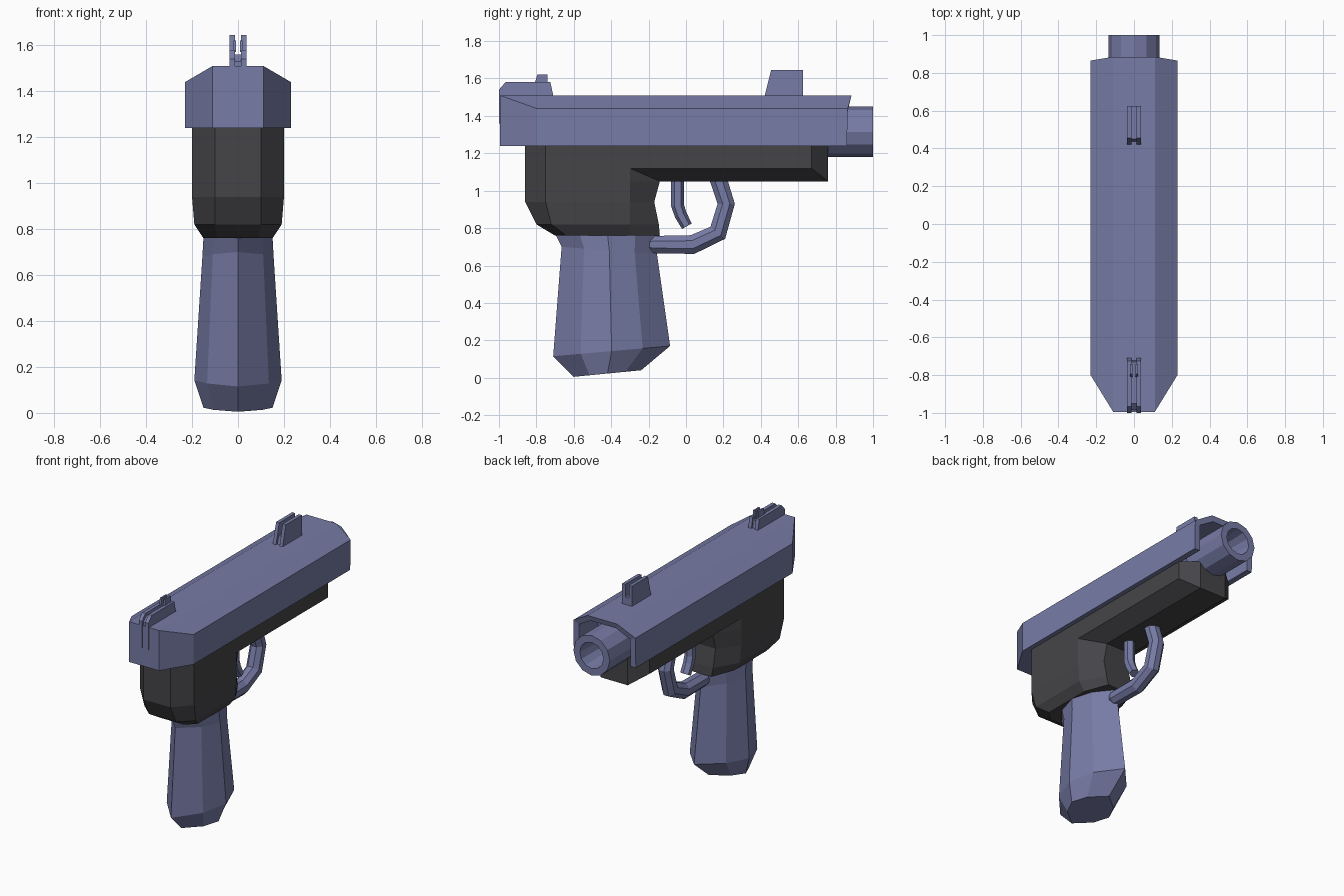
import bpy, bmesh, math
from mathutils import Vector

if "Cube" in bpy.data.objects:
    bpy.data.objects.remove(bpy.data.objects["Cube"])


def material(name, rgb):
    m = bpy.data.materials.new(name)
    m.diffuse_color = (*rgb, 1)
    m.use_nodes = True
    m.node_tree.nodes["Principled BSDF"].inputs["Base Color"].default_value = m.diffuse_color
    return m


BLUE = material("blue_grey", (0.185, 0.2, 0.38))
DARK = material("charcoal", (0.06, 0.058, 0.065))


def loft(name, rings, mat, closed_path=False, closed_ring=True):
    """Skin a list of equal-length point rings; open rings get an ngon along their ends."""
    bm = bmesh.new()
    vs = [[bm.verts.new(p) for p in r] for r in rings]
    n = len(vs[0])
    pairs = list(zip(vs, vs[1:])) + ([(vs[-1], vs[0])] if closed_path else [])
    for a, b in pairs:
        for i in range(n if closed_ring else n - 1):
            j = (i + 1) % n
            bm.faces.new((a[i], a[j], b[j], b[i]))
    if not closed_path:
        bm.faces.new(vs[0])
        bm.faces.new(vs[-1])
    if not closed_ring:
        bm.faces.new([r[0] for r in vs] + [r[-1] for r in reversed(vs)])
    bmesh.ops.remove_doubles(bm, verts=bm.verts, dist=0.0005)
    bmesh.ops.recalc_face_normals(bm, faces=bm.faces)
    me = bpy.data.meshes.new(name)
    bm.to_mesh(me)
    bm.free()
    me.materials.append(mat)
    ob = bpy.data.objects.new(name, me)
    bpy.context.collection.objects.link(ob)
    return ob


def arch(half):
    """Mirror (x, y, z) points across x = 0 into one open section."""
    return [(-x, y, z) for x, y, z in half] + [(x, y, z) for x, y, z in reversed(half)]


def plate(name, profile, x0, x1, mat):
    """Side profile in (y, z) extruded across x."""
    return loft(name, [[(x, y, z) for y, z in profile] for x in (x0, x1)], mat)


def sweep(name, path, sides, mat):
    """Tube along (y, z, radius_in_plane, radius_x) points."""
    rings = []
    for i, (y, z, r, rx) in enumerate(path):
        a = path[max(i - 1, 0)]
        b = path[min(i + 1, len(path) - 1)]
        t = Vector((b[0] - a[0], b[1] - a[1])).normalized()
        ring = []
        for k in range(sides):
            ang = 2 * math.pi * (k + 0.5) / sides
            d = r * math.sin(ang)
            ring.append((rx * math.cos(ang), y - t.y * d, z + t.x * d))
        rings.append(ring)
    return loft(name, rings, mat)


# Slide: tapered rear corners, open channel at the muzzle end
loft("slide", [
    arch([(.11, -.995, 1.24), (.11, -.995, 1.51), (.11, -.995, 1.51)]),
    arch([(.23, -.80, 1.24), (.23, -.80, 1.44), (.11, -.80, 1.51)]),
    arch([(.23, .86, 1.24), (.23, .865, 1.44), (.11, .885, 1.51)]),
    arch([(.19, .86, 1.24), (.19, .863, 1.42), (.095, .875, 1.475)]),
    arch([(.19, .66, 1.24), (.19, .66, 1.42), (.095, .66, 1.475)]),
], BLUE, closed_ring=False)

# Barrel: tube with a blind bore
def circle(r, y, n=12):
    return [(r * math.cos(2 * math.pi * k / n), y, 1.315 + r * math.sin(2 * math.pi * k / n))
            for k in range(n)]

loft("barrel", [circle(.135, .55), circle(.135, 1), circle(.088, 1), circle(.075, .8)], BLUE)

# Frame rail under the slide
loft("frame_rail", [
    arch([(.2, -.32, 1.24), (.2, -.32, 1.12), (.1, -.32, 1.05)]),
    arch([(.2, .67, 1.24), (.2, .67, 1.12), (.1, .67, 1.05)]),
    arch([(.1, .76, 1.24), (.1, .76, 1.05), (.1, .76, 1.05)]),
], DARK)

# Frame body: stacked octagons (z, rear y, rear corner y, front corner y, front y, half width, flat half width)
body = [(1.24, -.86, -.75, -.30, -.14, .20, .10), (1.05, -.86, -.75, -.30, -.14, .20, .10),
        (.94, -.86, -.75, -.30, -.17, .20, .10), (.82, -.80, -.72, -.30, -.145, .19, .10),
        (.76, -.70, -.64, -.30, -.14, .15, .09)]
loft("frame_body", [[(-f, yb, z), (f, yb, z), (w, cb, z), (w, cf, z),
                     (f, yf, z), (-f, yf, z), (-w, cf, z), (-w, cb, z)]
                    for z, yb, cb, cf, yf, w, f in body], DARK)

# Grip: eight-sided, tilted base (rear y, rear z, front y, front z, half width)
def grip_ring(yb, zb, yf, zf, w):
    ring = []
    for k in range(8):
        a = math.pi * k / 4
        s = -math.cos(a)
        s = s * .75 if k % 2 else s
        t = (s + 1) / 2
        ring.append((w * math.sin(a), yb + (yf - yb) * t, zb + (zf - zb) * t))
    return ring

loft("grip", [grip_ring(-.70, .77, -.14, .77, .15), grip_ring(-.665, .70, -.155, .66, .155),
              grip_ring(-.71, .115, -.085, .17, .19), grip_ring(-.60, .005, -.24, .04, .15)], BLUE)

# Trigger guard and trigger
sweep("trigger_guard", [(-.21, .712, .035, .035), (-.17, .712, .05, .05), (.035, .712, .055, .05),
                        (.17, .775, .055, .05), (.215, .93, .05, .05), (.17, 1.07, .05, .05)], 8, BLUE)
sweep("trigger", [(-.045, 1.08, .035, .035), (-.045, .92, .035, .035),
                  (-.028, .87, .033, .035), (.005, .81, .03, .035)], 6, BLUE)

# Sights: mirrored rails either side of a narrow groove
rear = [(-1, 1.36), (-1, 1.54), (-.965, 1.58), (-.725, 1.58), (-.71, 1.51), (-.71, 1.49), (-.96, 1.49), (-.96, 1.36)]
tab = [(-.81, 1.57), (-.795, 1.62), (-.74, 1.62), (-.74, 1.57)]
front = [(.42, 1.505), (.455, 1.645), (.625, 1.645), (.625, 1.505)]
for s, side in ((-1, "left"), (1, "right")):
    plate(f"rear_sight_{side}", rear, s * .012, s * .036, BLUE)
    plate(f"rear_sight_tab_{side}", tab, s * .008, s * .02, BLUE)
    plate(f"front_sight_{side}", front, s * .013, s * .036, BLUE)
plate("rear_sight_floor", [(-.985, 1.37), (-.985, 1.53), (-.95, 1.56), (-.73, 1.56), (-.72, 1.50), (-.97, 1.50), (-.97, 1.37)],
      -.012, .012, BLUE)
plate("front_sight_floor", [(.435, 1.505), (.45, 1.56), (.625, 1.56), (.625, 1.505)], -.013, .013, BLUE)
